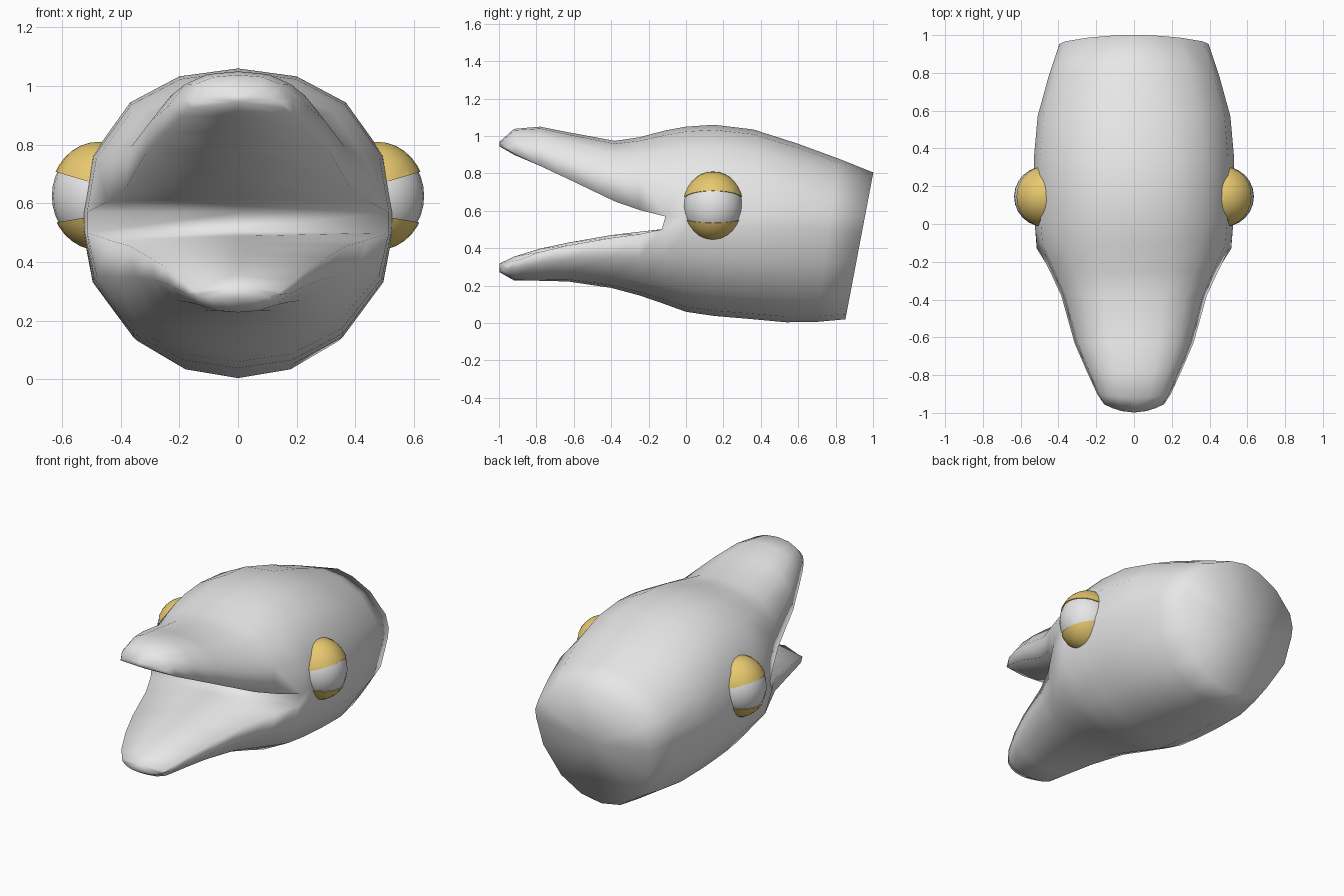
import bpy, bmesh, math
from mathutils import Vector

if "Cube" in bpy.data.objects:
    bpy.data.objects.remove(bpy.data.objects["Cube"])


def material(name, rgb):
    m = bpy.data.materials.new(name)
    m.diffuse_color = (*rgb, 1)
    m.use_nodes = True
    m.node_tree.nodes["Principled BSDF"].inputs["Base Color"].default_value = m.diffuse_color
    return m


GREY = material("soft grey", (0.8, 0.8, 0.8))
GOLD = material("eyelid gold", (0.8, 0.58, 0.16))
ANGLES = [0, 21, 48, 70, 90, 110, 132, 159, 180]  # points of a half section


def finish(bm, name, mat):
    bmesh.ops.recalc_face_normals(bm, faces=bm.faces)
    for f in bm.faces:
        f.smooth = True
    me = bpy.data.meshes.new(name)
    bm.to_mesh(me)
    bm.free()
    me.materials.append(mat)
    ob = bpy.data.objects.new(name, me)
    bpy.context.collection.objects.link(ob)
    return ob


def arc(bm, y, w, lip, peak, power, shear=0.0, bend=0.0):
    """Half section from one lip over the peak to the other lip."""
    verts = []
    for deg in ANGLES:
        a = math.radians(deg)
        c, s = math.cos(a), max(0.0, math.sin(a))
        x = w * math.copysign(abs(c) ** (2 / power), c)
        z = lip + (peak - lip) * s ** (2 / power)
        verts.append(bm.verts.new((x, y + shear * (z - 0.55) + bend * (x / w) ** 2, z)))
    return verts


def bridge(bm, a, b, closed=False):
    for i in range(len(a) if closed else len(a) - 1):
        j = (i + 1) % len(a)
        bm.faces.new((a[i], a[j], b[j], b[i]))


# Head: y, half width, upper lip, top, lower lip, bottom, shear, top power
BODY = [
    (-0.11, 0.515, 0.57, 1.03, 0.50, 0.10, 0.0, 2.2),
    (0.00, 0.525, 0.57, 1.05, 0.51, 0.06, 0.0, 2.2),
    (0.15, 0.53, 0.57, 1.06, 0.51, 0.038, 0.0, 2.2),
    (0.35, 0.53, 0.57, 1.035, 0.51, 0.022, 0.02, 2.2),
    (0.57, 0.51, 0.57, 0.96, 0.51, 0.004, 0.06, 2.1),
    (0.77, 0.455, 0.56, 0.88, 0.50, 0.006, 0.13, 1.9),
    (0.953, 0.395, 0.55, 0.805, 0.49, 0.02, 0.19, 1.65),
]
# Jaws, from the mouth corner to the tip: y, half width, lip, peak, mouth centre, bend
UPPER = [
    (-0.25, 0.445, 0.605, 0.993, 0.615, 0.0),
    (-0.38, 0.385, 0.65, 0.974, 0.665, 0.0),
    (-0.63, 0.315, 0.77, 1.02, 0.78, 0.0),
    (-0.78, 0.25, 0.84, 1.05, 0.845, 0.0),
    (-0.92, 0.195, 0.895, 1.038, 0.90, 0.02),
    (-0.998, 0.16, 0.925, 0.968, 0.945, 0.045),
]
LOWER = [
    (-0.25, 0.44, 0.475, 0.148, 0.488, 0.0),
    (-0.40, 0.37, 0.455, 0.188, 0.47, 0.0),
    (-0.63, 0.30, 0.415, 0.222, 0.43, 0.0),
    (-0.78, 0.245, 0.38, 0.226, 0.398, 0.0),
    (-0.92, 0.19, 0.335, 0.228, 0.355, 0.02),
    (-0.998, 0.15, 0.30, 0.272, 0.318, 0.045),
]

bm = bmesh.new()
rings = []
for y, w, lu, top, ll, bot, sh, power in BODY:
    up = arc(bm, y, w, lu, top, power, sh)
    low = arc(bm, y, w, ll, bot, 2.05, sh)
    rings.append((up, low))
loops = [up + low[::-1] for up, low in rings]
for a, b in zip(loops, loops[1:]):
    bridge(bm, a, b, closed=True)
for v in (rings[0][1][0], rings[0][1][-1]):  # lower mouth corners sit forward
    v.co.y -= 0.02

# Closed back of the head
hub = bm.verts.new((0, 0.93, 0.43))
last = loops[-1]
for i in range(len(last)):
    bm.faces.new((last[i], last[(i + 1) % len(last)], hub))

# Jaws with mouth lining
throats = []
for table, prev, power, zc in ((UPPER, rings[0][0], 2.5, 0.57),
                               (LOWER, rings[0][1], 2.2, 0.505)):
    mid = bm.verts.new((0, -0.10, zc))
    throats.append((prev[0], mid, prev[-1]))
    for y, w, lip, peak, zm, bend in table:
        cur = arc(bm, y, w, lip, peak, power, 0.0, bend)
        cmid = bm.verts.new((0, y, zm))
        bridge(bm, prev, cur)
        bridge(bm, (prev[0], mid, prev[-1]), (cur[0], cmid, cur[-1]))
        prev, mid = cur, cmid
    for a, b in zip(prev, prev[1:]):
        bm.faces.new((a, b, mid))
# Back wall of the mouth
bridge(bm, *throats)
finish(bm, "head", GREY)


# Eyes with upper and lower lids
def ball(centre, scale):
    b = bmesh.new()
    bmesh.ops.create_uvsphere(b, u_segments=24, v_segments=16, radius=1)
    for v in b.verts:
        v.co = Vector([c + p * s for c, p, s in zip(centre, v.co, scale)])
    return b


def lid(centre, scale, point, normal):
    b = ball(centre, scale)
    geom = b.verts[:] + b.edges[:] + b.faces[:]
    bmesh.ops.bisect_plane(b, geom=geom, plane_co=point, plane_no=normal, clear_inner=True)
    bmesh.ops.holes_fill(b, edges=[e for e in b.edges if e.is_boundary])
    return b


eye_parts = []
for side, s in (("right", 1), ("left", -1)):
    c = (s * 0.475, 0.145, 0.625)
    eye_parts.append(finish(ball(c, (0.16, 0.16, 0.176)), side + "_eyeball", GREY))
    big = (0.165, 0.165, 0.185)
    lids = (("upper", (s * 0.63, 0.145, 0.71), (-s * 0.3, 0, 1)),
            ("lower", (s * 0.63, 0.145, 0.533), (-s * 0.17, 0, -1)))
    for label, point, normal in lids:
        eye_parts.append(finish(lid(c, big, point, normal), f"{side}_{label}_eyelid", GOLD))

for ob in eye_parts:
    ob.select_set(True)
    bpy.context.view_layer.objects.active = ob
bpy.ops.object.shade_smooth_by_angle(angle=math.radians(40))
